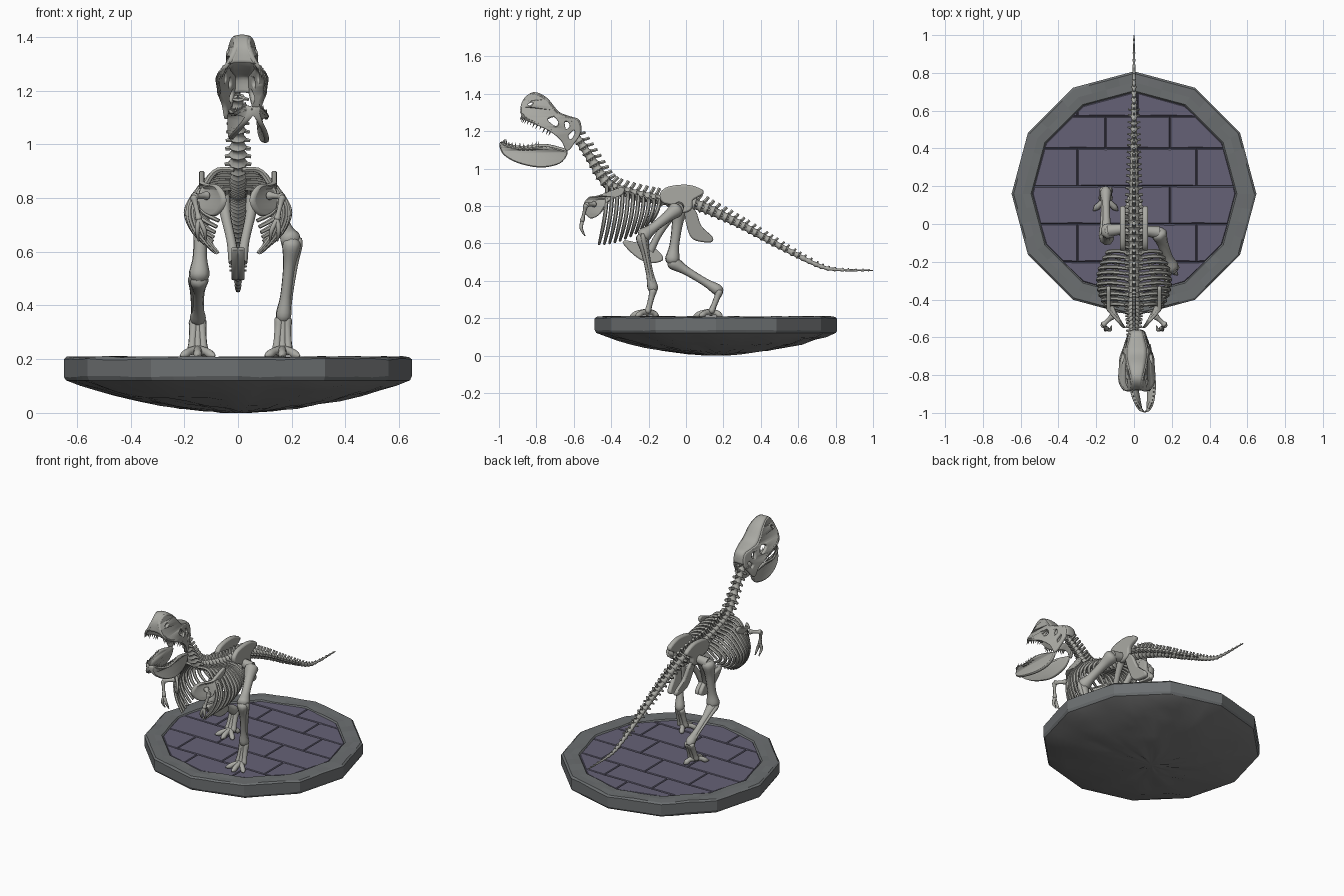
import bpy, bmesh, math, random
from mathutils import Vector

if "Cube" in bpy.data.objects:
    bpy.data.objects.remove(bpy.data.objects["Cube"])

random.seed(4)


def material(name, c):
    m = bpy.data.materials.new(name)
    m.diffuse_color = (*c, 1)
    m.use_nodes = True
    m.node_tree.nodes["Principled BSDF"].inputs["Base Color"].default_value = m.diffuse_color
    return m


BONE = material("bone", (0.40, 0.40, 0.37))
RIM = material("rim_stone", (0.15, 0.16, 0.165))
FLOOR = material("floor_stone", (0.13, 0.12, 0.18))
UNDER = material("rough_stone", (0.2, 0.2, 0.2))


def add(name, me, mat, smooth=50):
    me.materials.clear()
    me.materials.append(mat)
    if smooth:
        me.shade_smooth()
        me.set_sharp_from_angle(angle=math.radians(smooth))
    ob = bpy.data.objects.new(name, me)
    bpy.context.collection.objects.link(ob)
    return ob


def add_bm(name, bm, mat, smooth=0):
    bmesh.ops.recalc_face_normals(bm, faces=bm.faces)
    me = bpy.data.meshes.new(name)
    bm.to_mesh(me)
    bm.free()
    return add(name, me, mat, smooth)


def smooth_path(pts, n=4, cyclic=False):
    P = [Vector(p) for p in pts]
    m, out = len(P), []
    get = (lambda i: P[i % m]) if cyclic else (lambda i: P[min(max(i, 0), m - 1)])
    for i in range(m if cyclic else m - 1):
        a, b, c, d = (get(i + k) for k in (-1, 0, 1, 2))
        for j in range(n):
            t = j / n
            out.append(0.5 * (2 * b + (c - a) * t + (2 * a - 5 * b + 4 * c - d) * t * t
                              + (3 * b - a - 3 * c + d) * t ** 3))
    return out if cyclic else out + [P[-1]]


def curve_mesh(name, paths, dims, setup, cyclic):
    cu = bpy.data.curves.new(name, 'CURVE')
    cu.dimensions = dims
    setup(cu)
    for path in paths:
        s = cu.splines.new('POLY')
        s.points.add(len(path) - 1)
        s.use_cyclic_u = cyclic
        for p, v in zip(s.points, path):
            p.co = (v[0], v[1], v[2] if len(v) > 2 else 0, 1)
            p.radius = v[3] if len(v) > 3 else 1
    ob = bpy.data.objects.new(name + "_tmp", cu)
    bpy.context.collection.objects.link(ob)
    me = bpy.data.meshes.new_from_object(ob.evaluated_get(bpy.context.evaluated_depsgraph_get()))
    bpy.data.objects.remove(ob)
    return me


def tubes(name, paths, res=2):
    """Tapered tubes; path points are (x, y, z, radius)."""
    def setup(cu):
        cu.bevel_depth, cu.bevel_resolution, cu.use_fill_caps = 1, res, True
    return add(name, curve_mesh(name, paths, '3D', setup, False), BONE)


def plates(name, loops, thick, width, cx=lambda y: 0, roll=0):
    """Mirrored pair of flat bones drawn in (y, z), bent outward by width(y, z)."""
    def setup(cu):
        cu.fill_mode = 'BOTH'
        cu.extrude, cu.bevel_depth, cu.bevel_resolution = thick * .2, thick * .3, 1
    for side, tag in ((1, "right"), (-1, "left")):
        me = curve_mesh(name, [smooth_path(l, 4, True) for l in loops], '2D', setup, True)
        for v in me.vertices:
            y, z, c = v.co
            x = side * (width(y, z) + c)
            v.co = (x + cx(y), y, z - roll * x)
        if side < 0:
            me.flip_normals()
        add(f"{name}_{tag}", me, BONE)


def mirror(path):
    return [Vector((-p[0], p[1], p[2], p[3])) for p in path]


# ---- stone base ----
def poly_r(a):
    return math.cos(math.pi / 12) / math.cos(((a - math.pi / 2) % (math.pi / 6)) - math.pi / 12)


def ring_stack(name, profile, jitter, mat, smooth=0):
    bm, rows, n = bmesh.new(), [], 48
    for k, (r, z) in enumerate(profile):
        row = []
        for i in range(n):
            a = math.pi / 2 + 2 * math.pi * i / n
            rr = r * poly_r(a)
            dz = random.uniform(-jitter, jitter) if 0 < k < len(profile) - 1 else 0
            row.append(bm.verts.new((rr * math.cos(a), .16 + rr * math.sin(a), max(0, z + dz))))
        rows.append(row)
    for A, B in zip(rows, rows[1:]):
        for i in range(n):
            bm.faces.new((A[i], A[(i + 1) % n], B[(i + 1) % n], B[i]))
    if profile[-1][0] < .1:
        bm.faces.new(rows[-1])
    return add_bm(name, bm, mat, smooth)


ring_stack("base_rim", [(.64, .12), (.648, .135), (.648, .2), (.637, .209), (.59, .208), (.545, .208), (.53, .19)],
           .003, RIM)
ring_stack("base_underside", [(.64, .121), (.59, .1), (.53, .082), (.46, .062), (.38, .045), (.3, .03),
                              (.22, .019), (.14, .01), (.07, .004), (.02, 0)], .005, UNDER, 60)
bm = bmesh.new()
ring = [math.pi / 2 + i * math.pi / 6 for i in range(12)]
bm.faces.new([bm.verts.new((.54 * math.cos(a), .16 + .54 * math.sin(a), .196)) for a in ring])


def cut(faces, co, no):
    geom = list({e for f in faces for e in f.edges}) + list(faces) + list({v for f in faces for v in f.verts})
    bmesh.ops.bisect_plane(bm, geom=geom, plane_co=co, plane_no=no)


rows_y = [-.2, .0, .2, .4, .57]
for y in rows_y:
    cut(bm.faces[:], (0, y, 0), (0, 1, 0))
for k, (lo, hi) in enumerate(zip([-9] + rows_y, rows_y + [9])):
    for x in (-.3, .02, .33) if k % 2 else (-.15, .19):
        cut([f for f in bm.faces if lo < f.calc_center_median().y < hi], (x, 0, 0), (1, 0, 0))
bmesh.ops.recalc_face_normals(bm, faces=bm.faces)
if bm.faces[:][0].normal.z < 0:
    bmesh.ops.reverse_faces(bm, faces=bm.faces)
bmesh.ops.inset_individual(bm, faces=bm.faces[:], thickness=.007, depth=.007)
add_bm("base_floor_slabs", bm, FLOOR)

# ---- backbone from skull to tail tip ----
spine = smooth_path([(0, -.59, 1.175, .026), (0, -.545, 1.11, .027), (0, -.50, 1.04, .03), (0, -.455, .965, .034),
                     (0, -.40, .905, .034), (0, -.30, .868, .034), (0, -.15, .835, .034), (0, 0, .82, .036),
                     (0, .1, .79, .034), (0, .283, .705, .026), (0, .497, .588, .02), (0, .70, .485, .014),
                     (0, .80, .46, .01), (0, 1.0, .455, .004)], 30)
verts, gap, run = [spine[0]], .036, 0
for a, b in zip(spine, spine[1:]):
    run += (b - a).length
    if run >= gap:
        verts.append(b)
        run -= gap
verts.append(spine[-1])
column, spikes = [], []
for a, b in zip(verts, verts[1:]):
    for t, k in ((0, 1.05), (.3, .75), (.7, .75)):
        p = a.lerp(b, t)
        p[3] *= k
        column.append(p)
    d = (b - a).xyz.normalized()
    up = Vector((0, -d.z, d.y))
    r, o = a[3], a.xyz
    h = r * .8 + (.034 if a.y < .1 else .03 * max(.15, 1 - (a.y - .1) / .85))
    tip = o + up * h + d * h * .25
    spikes.append([(*(o + up * r * .5), r * .35), (*tip.lerp(o, .3), r * .25 + .002), (*tip, r * .25 + .002)])
    if a.y < .6:
        for s in (1, -1):
            q = o + Vector((s * (r + .014), 0, 0)) + d * .01
            spikes.append([(*o, r * .4), (*q, r * .22)])
column.append(verts[-1])
tubes("backbone", column and [column])
tubes("backbone_spines", spikes, 1)

# ---- ribs ----
ribs = []
for i in range(11):
    t = i / 10
    y, z = -.435 + .28 * t, .905 - .07 * min(1, t * 1.2)
    w = .125 + .065 * math.sin(math.pi * min(1, .12 + t * .8))
    zb = .595 + .12 * t * t
    h = z - zb
    rib = smooth_path([(.015, y, z, .009), (w * .6, y + .012, z - .01, .011), (w, y + .005, z - h * .42, .011),
                       (w * .88, y - .012, z - h * .75, .01), (w * .5, y - .03, zb, .007)], 5)
    ribs += [rib, mirror(rib)]
tubes("ribs", ribs, 1)

# ---- pelvis ----
plates("hip_blade", [[(-.13, .865), (-.09, .895), (0, .905), (.06, .89), (.085, .87), (.03, .835), (.02, .785),
                      (-.04, .77), (-.07, .81), (-.12, .825)]], .03, lambda y, z: .06)
plates("rear_hip_bone", [[(0, .79), (.045, .77), (.075, .69), (.135, .63), (.12, .612), (.04, .63), (.01, .70)]],
       .026, lambda y, z: .02 + .2 * (z - .61))
plates("front_hip_boot", [[(-.33, .605), (-.28, .60), (-.21, .585), (-.16, .56), (-.13, .515), (-.2, .503),
                           (-.27, .54)]], .026, lambda y, z: .012)
shaft = smooth_path([(.055, -.04, .80, .028), (.045, -.09, .73, .02), (.025, -.15, .64, .018), (.014, -.19, .56, .022)])
tubes("front_hip_shafts", [shaft, mirror(shaft)])


# ---- legs ----
def limb(p, q, r1, rm, r2):
    p, q = Vector(p), Vector(q)
    return smooth_path([(*p.lerp(q, t), r) for t, r in
                        ((-.06, r1 * .5), (.03, r1), (.3, rm * 1.1), (.7, rm), (.95, r2), (1.05, r2 * .5))])


def leg(name, hip, knee, ankle, ball):
    s = math.copysign(1, hip[0])
    k, a, b = Vector(knee), Vector(ankle), Vector(ball)
    out = Vector((s * .028, .005, 0))
    tubes(name + "_thigh", [limb(hip, knee, .042, .027, .04),
                            [(s * .05, hip[1] + .01, .80, .026), (*hip, .034)]])
    tubes(name + "_shin", [limb(k, a, .036, .021, .03), limb(k + out, a + out * .5, .014, .008, .012)])
    foot = [limb(a + Vector((dx * .6, 0, 0)), b + Vector((dx, 0, 0)), .02, .015, .017) for dx in (-.022, 0, .022)]
    for dx, dy in ((-.065, -.065), (0, -.095), (.065, -.065), (-s * .03, .06)):
        e = Vector((b.x + dx, b.y + dy, .212))
        foot.append(smooth_path([(*b, .02), (*(b.lerp(e, .45) + Vector((0, 0, .006))), .015),
                                 (*b.lerp(e, .75), .016), (*e, .003)]))
    tubes(name + "_foot", foot)


leg("right_leg", (.13, -.045, .785), (.20, -.235, .635), (.168, -.175, .35), (.165, -.205, .232))
leg("left_leg", (-.135, -.035, .785), (-.145, -.075, .50), (-.15, .18, .345), (-.15, .135, .232))

# ---- shoulders and small arms ----
plates("shoulder_blade", [[(-.545, .79), (-.52, .84), (-.47, .85), (-.40, .875), (-.34, .895), (-.345, .865),
                           (-.42, .825), (-.46, .765), (-.51, .74)]], .02,
       lambda y, z: min(.135, .055 + (y + .545) * .9))
arm = [limb((.115, -.49, .81), (.165, -.535, .805), .017, .011, .016),
       limb((.165, -.535, .805), (.145, -.555, .72), .014, .009, .013)]
for dx in (-.015, .012):
    arm.append(smooth_path([(.145, -.555, .72, .01), (.14 + dx, -.56, .68, .009), (.135 + dx, -.54, .64, .003)]))
tubes("small_arms", arm + [mirror(p) for p in arm])

# ---- skull ----
SKULL_X = .015


def skull_w(y, z):
    u = -(y + .6) * .807 + (z - 1.17) * .59
    v = (y + .6) * .59 + (z - 1.17) * .807
    k = 1 - .55 * max(0, (u - .2) / .12) ** 2 if u > .1 else .6 + .4 * max(0, u + .01) / .11
    return max(.012, (.068 - .35 * v) * max(.3, k))


outer = [(-.88, 1.30), (-.868, 1.36), (-.82, 1.398), (-.755, 1.37), (-.69, 1.295), (-.63, 1.27), (-.58, 1.25),
         (-.57, 1.19), (-.60, 1.14), (-.636, 1.10), (-.662, 1.15), (-.72, 1.20), (-.79, 1.235), (-.85, 1.262)]
holes = [[(-.745, 1.26), (-.705, 1.28), (-.677, 1.245), (-.70, 1.222)],
         [(-.653, 1.25), (-.627, 1.252), (-.617, 1.222), (-.645, 1.205)],
         [(-.60, 1.21), (-.59, 1.185), (-.615, 1.15), (-.635, 1.175)],
         [(-.85, 1.345), (-.825, 1.36), (-.815, 1.345), (-.84, 1.33)]]
plates("skull_side", [outer] + holes, .018, skull_w, lambda y: SKULL_X)
bm, prev = bmesh.new(), None
for y, z in smooth_path(outer[:8], 4):
    w = skull_w(y, z)
    row = [bm.verts.new((SKULL_X + w * t, y + .006 * (1 - t * t), z + .004 * (1 - t * t)))
           for t in (-1, -.6, -.2, .2, .6, 1)]
    if prev:
        for i in range(5):
            bm.faces.new((prev[i], prev[i + 1], row[i + 1], row[i]))
    prev = row
roof = add_bm("skull_roof", bm, BONE, 50)
mod = roof.modifiers.new("thickness", 'SOLIDIFY')
mod.thickness, mod.offset = .014, 0

# ---- lower jaw ----
def jaw_w(y, z):
    return .064 * math.sqrt(max(0, 1 - (max(0, -y - .8) / .195) ** 2)) if y < -.8 else .064 - .06 * (y + .8)


def jaw_x(y):
    return .025 - .09 * (y + .64)


jaw = [(-.99, 1.135), (-.95, 1.122), (-.87, 1.108), (-.76, 1.12), (-.665, 1.10), (-.64, 1.085), (-.68, 1.037),
       (-.78, 1.018), (-.90, 1.042), (-.975, 1.085)]
plates("lower_jaw", [jaw], .02, jaw_w, jaw_x, .1)

# ---- teeth ----
teeth = []
for s in (1, -1):
    for y, z in smooth_path([(-.872, 1.285), (-.85, 1.262), (-.79, 1.235), (-.72, 1.20)], 4):
        x = SKULL_X + s * skull_w(y, z)
        L = random.uniform(.018, .032)
        teeth.append([(x, y, z + .008, .007), (x, y - L * .5, z - L * .8, .001)])
    for y, z in smooth_path([(-.98, 1.13), (-.95, 1.122), (-.87, 1.108), (-.79, 1.115)], 4):
        dx = s * jaw_w(y, z)
        x, z = jaw_x(y) + dx, z - .1 * dx
        teeth.append([(x, y, z - .008, .007), (x, y + .004, z + random.uniform(.016, .028), .001)])
tubes("teeth", teeth, 1)
